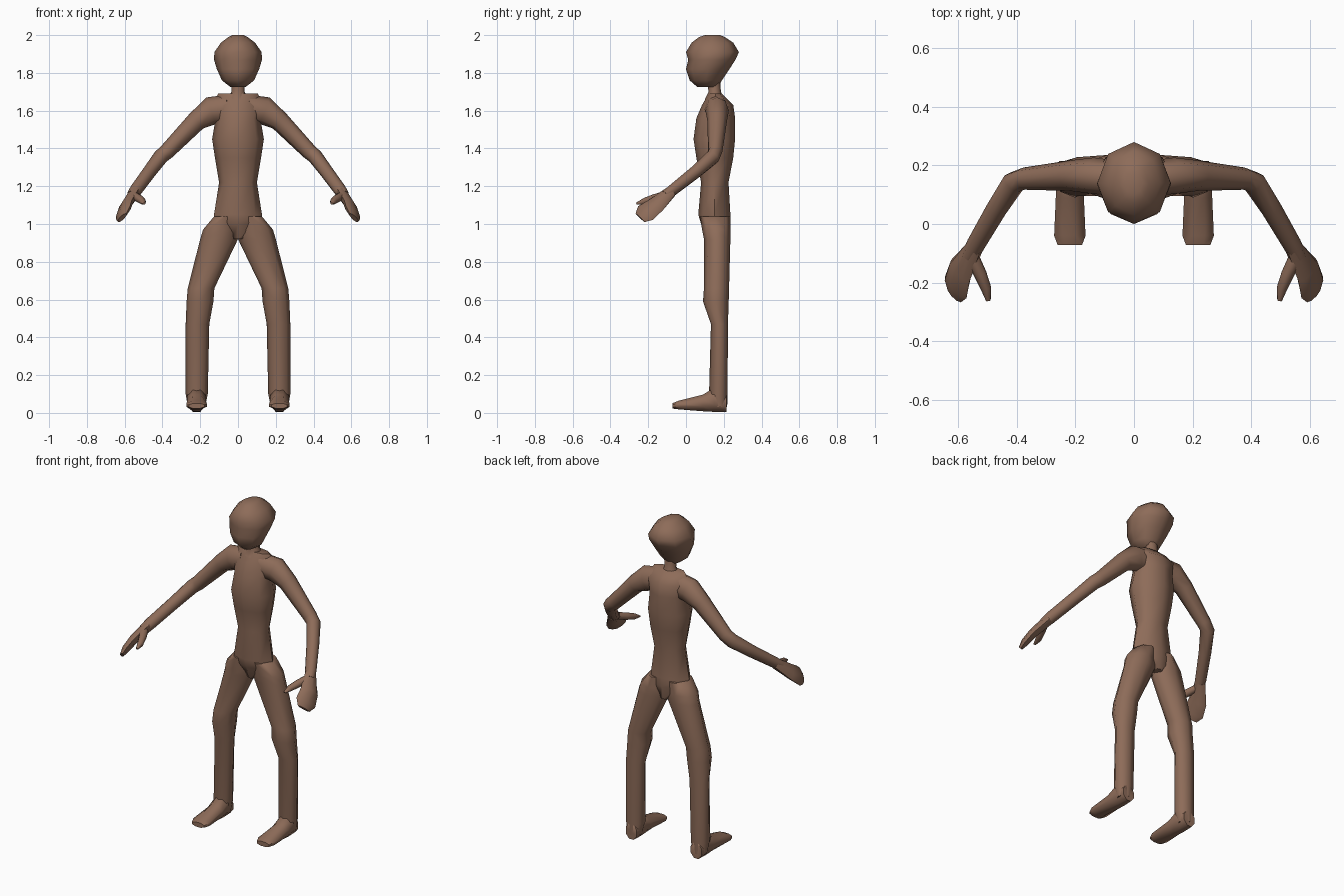
import bpy, bmesh, math
from mathutils import Vector

if "Cube" in bpy.data.objects:
    bpy.data.objects.remove(bpy.data.objects["Cube"])

skin = bpy.data.materials.new("brown_skin")
skin.diffuse_color = (0.27, 0.15, 0.10, 1)
skin.use_nodes = True
skin.node_tree.nodes["Principled BSDF"].inputs["Base Color"].default_value = skin.diffuse_color
SIDES = 8


def loft(name, rings, mirror=False, start=0.0):
    """Skin a list of (centre, u axis, v axis) elliptical rings into a closed part."""
    bm = bmesh.new()
    loops = []
    for c, u, v in rings:
        angles = [start + 2 * math.pi * i / SIDES for i in range(SIDES)]
        loops.append([bm.verts.new(c + u * math.cos(a) + v * math.sin(a)) for a in angles])
    for a, b in zip(loops, loops[1:]):
        for i in range(SIDES):
            j = (i + 1) % SIDES
            bm.faces.new((a[i], a[j], b[j], b[i]))
    bm.faces.new(loops[0][::-1])
    bm.faces.new(loops[-1])
    bmesh.ops.recalc_face_normals(bm, faces=bm.faces)
    mesh = bpy.data.meshes.new(name)
    bm.to_mesh(mesh)
    bm.free()
    ob = bpy.data.objects.new(name, mesh)
    bpy.context.collection.objects.link(ob)
    mesh.materials.append(skin)
    bpy.ops.object.select_all(action='DESELECT')
    ob.select_set(True)
    bpy.context.view_layer.objects.active = ob
    bpy.ops.object.shade_smooth_by_angle(angle=math.radians(60))
    if mirror:
        mod = ob.modifiers.new("mirror", 'MIRROR')
        mod.use_mirror_merge = False
    return ob


def stack(name, rows, mirror=False):
    """Horizontal rings given as z, x0, x1, y0, y1."""
    loft(name, [(Vector(((x0 + x1) / 2, (y0 + y1) / 2, z)),
                 Vector(((x1 - x0) / 2, 0, 0)), Vector((0, (y1 - y0) / 2, 0)))
                for z, x0, x1, y0, y1 in rows], mirror)


def tube(name, rows, ref):
    """Rings along a path: x, y, z, radius along ref, radius across it."""
    pts = [Vector(r[:3]) for r in rows]
    rings = []
    for i, r in enumerate(rows):
        d = (pts[min(i + 1, len(pts) - 1)] - pts[max(i - 1, 0)]).normalized()
        u = Vector(ref)
        u = (u - d * u.dot(d)).normalized()
        rings.append((pts[i], u * r[3], d.cross(u) * r[4]))
    loft(name, rings, True)


# Head: broad brow, bulging back, small chin
stack("head", [(z, -w, w, y0, y1) for z, w, y0, y1 in (
    (1.725, .04, .06, .17), (1.76, .085, .02, .19), (1.82, .112, 0, .23),
    (1.87, .127, .012, .262), (1.91, .125, 0, .28), (1.96, .09, .03, .25),
    (1.99, .05, .07, .205), (2.0, .03, .10, .18))])

# Neck
stack("neck", [(1.66, -.06, .06, .10, .20), (1.70, -.035, .035, .12, .185),
               (1.76, -.035, .035, .11, .18)])

# Torso from crotch to shoulders
stack("torso", [(z, -w, w, y0, y1) for z, w, y0, y1 in (
    (.92, .04, .11, .225), (1.0, .13, .08, .235), (1.05, .127, .065, .235),
    (1.22, .10, .08, .225), (1.35, .122, .055, .25), (1.45, .137, .04, .26),
    (1.56, .118, .055, .26), (1.63, .135, .085, .25), (1.69, .105, .12, .19))])

# Legs with a knee bulge
stack("leg", [
    (1.04, .01, .127, .075, .235), (.97, 0, .185, .085, .235), (.92, 0, .20, .095, .235),
    (.66, .125, .266, .095, .228), (.59, .13, .272, .09, .226), (.47, .152, .277, .132, .222),
    (.10, .160, .277, .122, .22), (.03, .175, .265, .14, .218)], True)

# Feet: rings along y given as y, half width, z0, z1
loft("foot", [(Vector((.219, y, (z0 + z1) / 2)), Vector((w, 0, 0)),
               Vector((0, 0, (z1 - z0) / 2))) for y, w, z0, z1 in (
    (.215, .04, 0, .10), (.15, .052, 0, .14), (.09, .052, .005, .10),
    (-.04, .058, .017, .066), (-.072, .045, .022, .052))], True, math.pi / SIDES)

# Arms: shoulder, elbow, wrist
tube("arm", [
    (.05, .155, 1.61, .06, .075), (.14, .165, 1.60, .062, .075), (.22, .165, 1.545, .052, .053),
    (.375, .155, 1.385, .038, .042), (.41, .142, 1.355, .04, .04), (.47, .05, 1.275, .035, .036),
    (.54, -.07, 1.18, .03, .034), (.56, -.11, 1.15, .028, .03)], (0, 1, 0))

# Flat mitten hands
tube("hand", [
    (.545, -.08, 1.17, .032, .03), (.593, -.16, 1.10, .056, .026),
    (.608, -.215, 1.058, .064, .022), (.613, -.243, 1.033, .04, .012)], (.05, .075, -.04))

# Thumbs
tube("thumb", [(.555, -.11, 1.155, .02, .025), (.525, -.17, 1.135, .022, .022),
               (.505, -.22, 1.12, .018, .018), (.497, -.262, 1.108, .005, .008)], (0, 0, 1))
